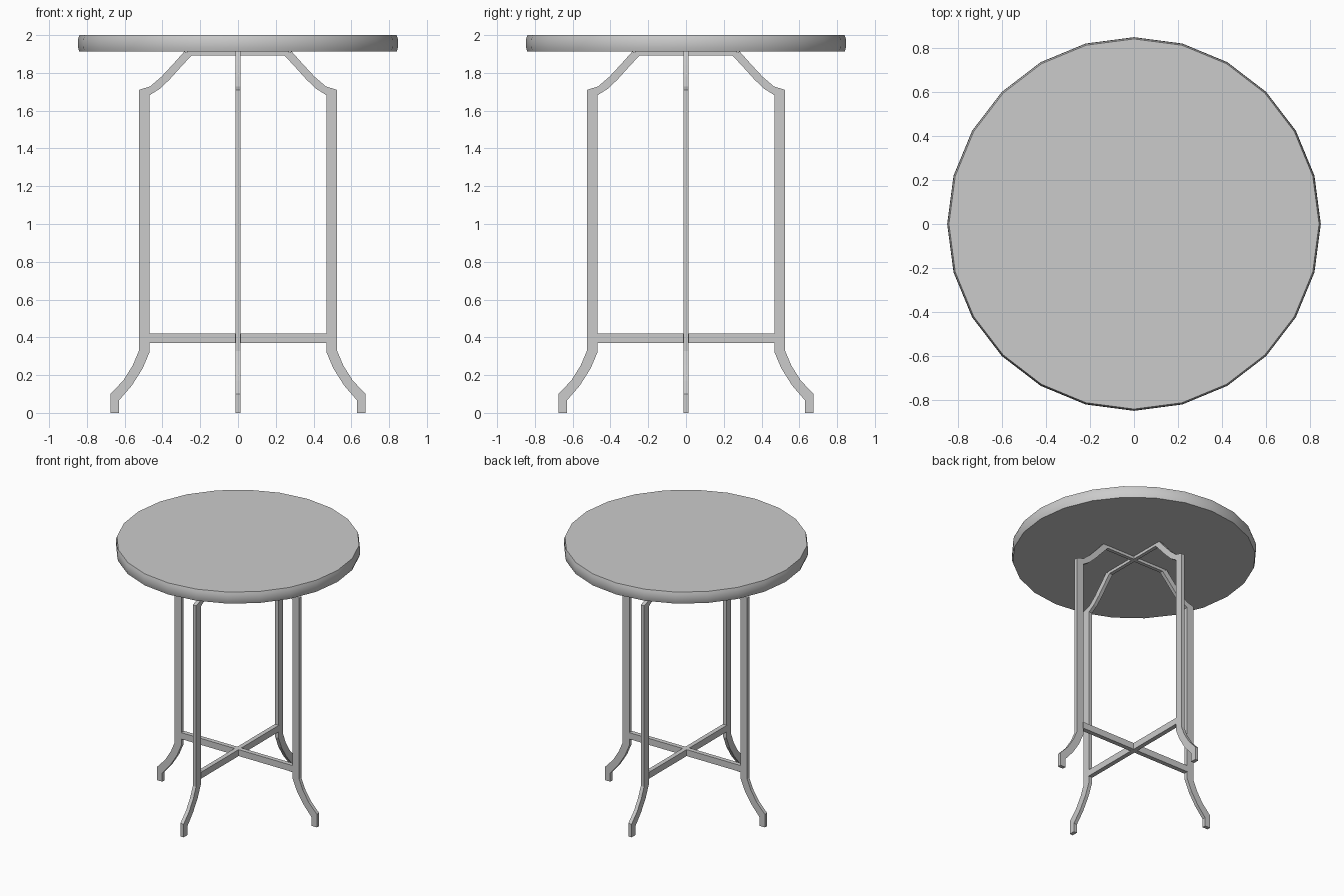
import bpy, bmesh, math
from mathutils import Matrix

if "Cube" in bpy.data.objects:
    bpy.data.objects.remove(bpy.data.objects["Cube"])


def finish(bm, name, smooth=False):
    bmesh.ops.recalc_face_normals(bm, faces=bm.faces)
    mesh = bpy.data.meshes.new(name)
    bm.to_mesh(mesh)
    bm.free()
    obj = bpy.data.objects.new(name, mesh)
    bpy.context.collection.objects.link(obj)
    if smooth:
        bpy.ops.object.select_all(action='DESELECT')
        obj.select_set(True)
        bpy.context.view_layer.objects.active = obj
        bpy.ops.object.shade_smooth_by_angle(angle=math.radians(35))
    return obj


# Round top: 24 sides with a slightly bulging rim
def table_top():
    bm = bmesh.new()
    n = 24
    profile = [(0.840, 1.912), (0.846, 1.932), (0.848, 1.956), (0.846, 1.980), (0.840, 2.0)]
    rings = [[bm.verts.new((r * math.cos(math.tau * i / n), r * math.sin(math.tau * i / n), z))
              for i in range(n)] for r, z in profile]
    for a, b in zip(rings, rings[1:]):
        for i in range(n):
            j = (i + 1) % n
            bm.faces.new((a[i], a[j], b[j], b[i]))
    bm.faces.new(rings[0])
    bm.faces.new(rings[-1])
    finish(bm, "table_top", smooth=True)


# Flat bar leg: paired outer and inner outline points (x, z) from foot to top
OUTER = [(0.675, 0), (0.675, 0.10), (0.607, 0.172), (0.558, 0.25), (0.525, 0.328),
         (0.525, 1.71), (0.466, 1.728), (0.405, 1.78), (0.345, 1.845), (0.283, 1.914)]
INNER = [(0.63, 0), (0.63, 0.066), (0.562, 0.145), (0.505, 0.235), (0.468, 0.322),
         (0.468, 1.682), (0.415, 1.715), (0.362, 1.765), (0.310, 1.823), (0.246, 1.892)]


def leg(name, angle, half=0.0135):
    bm = bmesh.new()
    sections = []
    for (xo, zo), (xi, zi) in zip(OUTER, INNER):
        sections.append([bm.verts.new(p) for p in ((xo, -half, zo), (xo, half, zo),
                                                   (xi, half, zi), (xi, -half, zi))])
    for a, b in zip(sections, sections[1:]):
        for i in range(4):
            j = (i + 1) % 4
            bm.faces.new((a[i], a[j], b[j], b[i]))
    bm.faces.new(sections[0])
    bm.faces.new(sections[-1])
    bm.transform(Matrix.Rotation(angle, 4, 'Z'))
    finish(bm, name)


# Straight bars joining opposite legs
def bar(name, angle, half_len, width, z0, z1):
    bm = bmesh.new()
    bmesh.ops.create_cube(bm, size=1)
    bm.transform(Matrix.Rotation(angle, 4, 'Z')
                 @ Matrix.Translation((0, 0, (z0 + z1) / 2))
                 @ Matrix.Diagonal((2 * half_len, width, z1 - z0, 1)))
    finish(bm, name)


table_top()
for k in range(4):
    leg(f"leg_{k + 1}", k * math.pi / 2)
for k in range(2):
    bar(f"lower_stretcher_{k + 1}", k * math.pi / 2, 0.47, 0.034, 0.37, 0.419)
    bar(f"upper_brace_{k + 1}", k * math.pi / 2, 0.27, 0.027, 1.891, 1.914)
